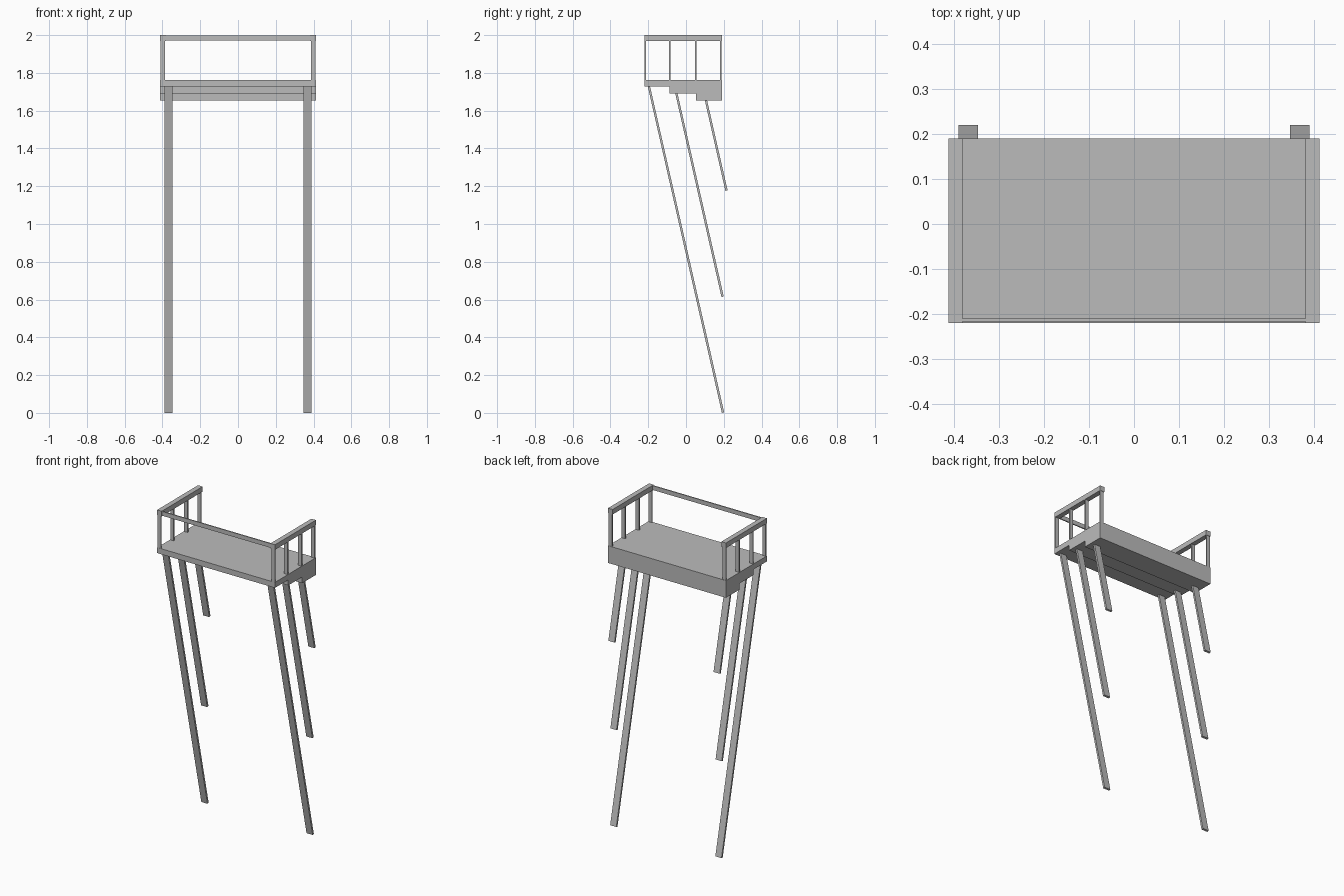
import bpy
import bmesh
from mathutils import Matrix, Vector

if "Cube" in bpy.data.objects:
    bpy.data.objects.remove(bpy.data.objects["Cube"], do_unlink=True)

grey = bpy.data.materials.new("plain grey")
grey.use_nodes = True
grey.diffuse_color = (0.5, 0.5, 0.5, 1)
grey.node_tree.nodes["Principled BSDF"].inputs["Base Color"].default_value = (0.5, 0.5, 0.5, 1)


def finish(name, bm):
    bmesh.ops.recalc_face_normals(bm, faces=bm.faces)
    mesh = bpy.data.meshes.new(name)
    bm.to_mesh(mesh)
    bm.free()
    mesh.materials.append(grey)
    obj = bpy.data.objects.new(name, mesh)
    bpy.context.collection.objects.link(obj)


def box(name, low, high):
    low, high = Vector(low), Vector(high)
    bm = bmesh.new()
    bmesh.ops.create_cube(bm, size=1, matrix=Matrix.Translation((low + high) / 2)
                          @ Matrix.Diagonal((*(high - low), 1)))
    finish(name, bm)


def prism(name, profile, x0, x1):
    """Extrude a (y, z) side profile from x0 to x1."""
    bm = bmesh.new()
    face = bm.faces.new([bm.verts.new((x0, y, z)) for y, z in profile])
    new = bmesh.ops.extrude_face_region(bm, geom=[face])["geom"]
    bmesh.ops.translate(bm, vec=(x1 - x0, 0, 0),
                        verts=[v for v in new if isinstance(v, bmesh.types.BMVert)])
    finish(name, bm)


half = 0.413
front, back = -0.22, 0.19
deck_top, rail_bottom = 1.762, 1.968

# Platform, thicker in two steps toward the back
prism("stepped_deck", [(front, deck_top), (front, 1.727), (-0.087, 1.727), (-0.087, 1.692),
                       (0.053, 1.692), (0.053, 1.653), (back, 1.653), (back, deck_top)],
      -half, half)

# Thin front rail between the side rails
box("front_rail", (-0.385, -0.217, 1.971), (0.385, -0.21, 1.998))

# Leg starts under each step: y at the top, top height, bottom height
legs = {"front": (-0.196, 1.727, 0.0), "middle": (-0.051, 1.692, 0.613), "back": (0.106, 1.653, 1.175)}
lean, thick = 0.227, 0.006

for side, s in (("left", 1), ("right", -1)):
    # Side rail and its flat posts
    x0, x1 = sorted((s * 0.381, s * half))
    box(side + "_rail", (x0, front, rail_bottom), (x1, back, 2.0))
    x0, x1 = sorted((s * 0.387, s * 0.411))
    for i, y in enumerate((-0.215, -0.087, 0.052, 0.184)):
        box(f"{side}_post_{i + 1}", (x0, y - 0.004, deck_top), (x1, y + 0.004, rail_bottom))

    # Leaning flat legs with square-cut feet
    x0, x1 = sorted((s * 0.347, s * 0.39))
    for name, (y, top, foot) in legs.items():
        end = y + (top - foot) * lean
        cut = thick * lean
        prism(f"{side}_{name}_leg", [(y - thick, top), (y + thick, top),
                                     (end + thick, foot + 2 * cut), (end - thick, foot)], x0, x1)
